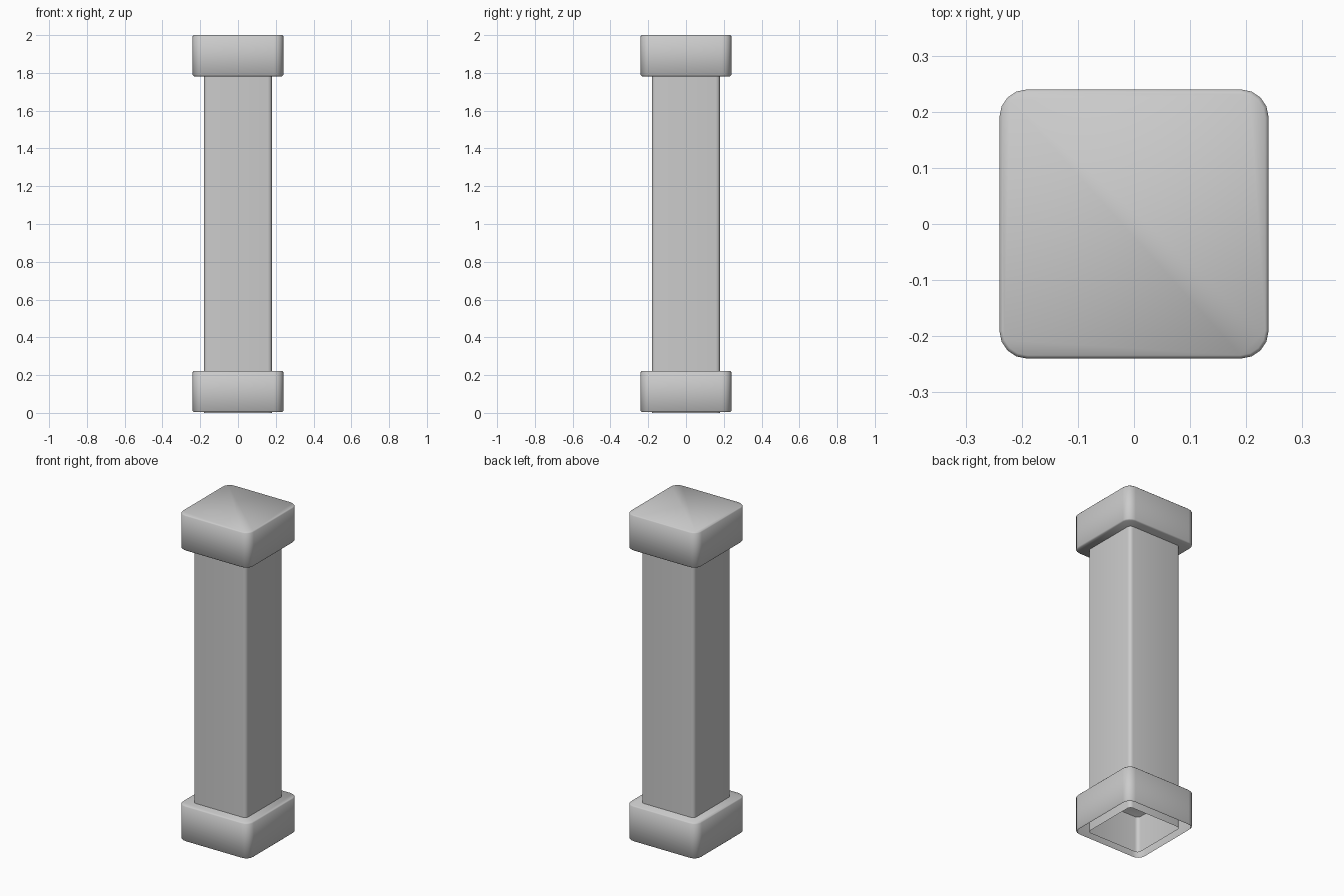
import bpy, bmesh, math

if "Cube" in bpy.data.objects:
    bpy.data.objects.remove(bpy.data.objects["Cube"])


def rounded_loop(half, r, seg=4):
    """Outline of a rounded square, counter-clockwise."""
    pts = []
    for k in range(4):
        a0 = k * math.pi / 2
        cx = (half - r) * (1 if k in (0, 3) else -1)
        cy = (half - r) * (1 if k in (0, 1) else -1)
        for i in range(seg + 1):
            a = a0 + i * math.pi / 2 / seg
            pts.append((cx + r * math.cos(a), cy + r * math.sin(a)))
    return pts


def stack(name, rings, bottom, top):
    """Skin rounded squares given as (half width, corner radius, z)."""
    bm = bmesh.new()
    loops = [[bm.verts.new((x, y, z)) for x, y in rounded_loop(h, r)]
             for h, r, z in rings]
    for a, b in zip(loops, loops[1:]):
        for i in range(len(a)):
            j = (i + 1) % len(a)
            bm.faces.new((a[i], a[j], b[j], b[i]))
    if bottom:
        bm.faces.new(loops[0][::-1])
    if top:
        bm.faces.new(loops[-1])
    me = bpy.data.meshes.new(name)
    bm.to_mesh(me)
    bm.free()
    ob = bpy.data.objects.new(name, me)
    bpy.context.collection.objects.link(ob)
    bpy.ops.object.select_all(action='DESELECT')
    ob.select_set(True)
    bpy.context.view_layer.objects.active = ob
    bpy.ops.object.shade_smooth_by_angle(angle=math.radians(50))
    return ob


def block_rings(z0, z1, half=0.24, r=0.05, b=0.006):
    """Block profile with slightly softened rims."""
    return [(half - b, r - b, z0), (half, r, z0 + b),
            (half, r, z1 - b), (half - b, r - b, z1)]


# Hollow shaft, open at the foot
stack("shaft", [(0.18, 0.022, 0.0), (0.18, 0.022, 1.79)], False, False)
# Foot block, open underneath
stack("base_block", block_rings(0.004, 0.222), False, True)
# Closed head block
stack("top_block", block_rings(1.782, 2.0), True, True)
